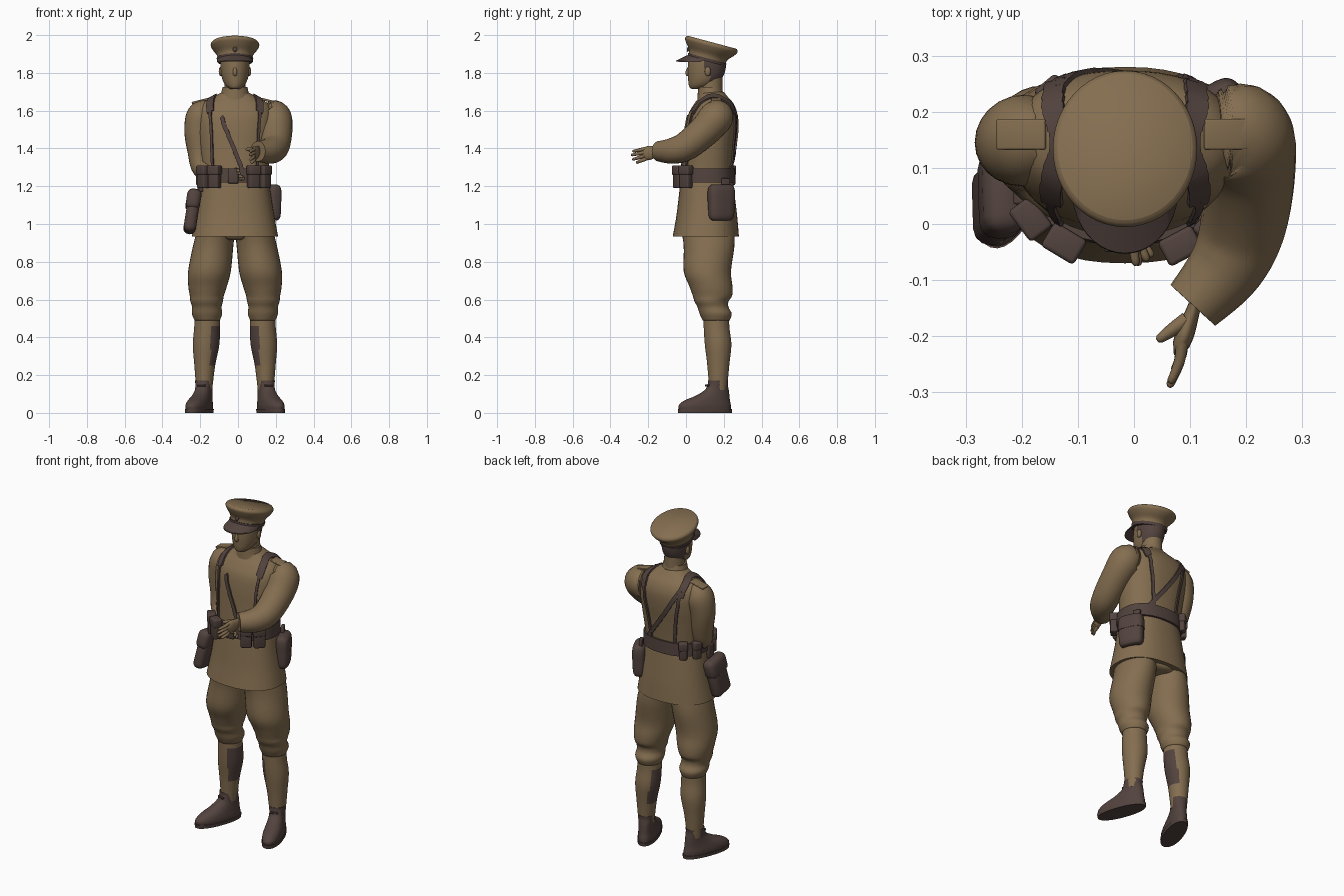
import bpy, bmesh, math
from mathutils import Vector, Matrix
from mathutils.bvhtree import BVHTree

if "Cube" in bpy.data.objects:
    bpy.data.objects.remove(bpy.data.objects["Cube"])

CX = -0.016  # body centre line


def material(name, rgb):
    m = bpy.data.materials.new(name)
    m.diffuse_color = (*rgb, 1)
    m.use_nodes = True
    m.node_tree.nodes["Principled BSDF"].inputs["Base Color"].default_value = m.diffuse_color
    return m


KHAKI = material("khaki", (0.23, 0.155, 0.08))
LEATHER = material("dark_leather", (0.085, 0.056, 0.048))


def finish(name, mesh, mats, angle=45):
    for m in mats:
        mesh.materials.append(m)
    for p in mesh.polygons:
        p.use_smooth = True
    mesh.set_sharp_from_angle(angle=math.radians(angle))
    ob = bpy.data.objects.new(name, mesh)
    bpy.context.collection.objects.link(ob)
    return ob


def smooth_rows(rows, k):
    """Catmull-Rom interpolation of tuples."""
    out = []
    for i in range(len(rows) - 1):
        a, b, c, d = (rows[max(i - 1, 0)], rows[i], rows[i + 1], rows[min(i + 2, len(rows) - 1)])
        for j in range(k):
            t = j / k
            out.append(tuple(0.5 * (2 * q + (r - p) * t + (2 * p - 5 * q + 4 * r - s) * t * t
                                    + (3 * q - p - 3 * r + s) * t ** 3)
                             for p, q, r, s in zip(a, b, c, d)))
    return out + [tuple(rows[-1])]


def skin(name, loops, mats, angle=45):
    n = len(loops[0])
    verts = [v for lp in loops for v in lp]
    faces = [(i * n + j, i * n + (j + 1) % n, (i + 1) * n + (j + 1) % n, (i + 1) * n + j)
             for i in range(len(loops) - 1) for j in range(n)]
    faces += [tuple(range(n))[::-1], tuple(range(len(verts) - n, len(verts)))]
    mesh = bpy.data.meshes.new(name)
    mesh.from_pydata(verts, [], faces)
    bm = bmesh.new()
    bm.from_mesh(mesh)
    bmesh.ops.recalc_face_normals(bm, faces=bm.faces)
    bm.to_mesh(mesh)
    bm.free()
    return finish(name, mesh, mats, angle)


def loft(name, rings, mats, n=32, k=5, p=2.0, angle=45):
    """Stacked ovals: (z, cx, cy, rx, ry); p is the squareness."""
    def oval(z, cx, cy, rx, ry):
        pts = []
        for j in range(n):
            a = math.tau * j / n
            c, s = math.cos(a), math.sin(a)
            pts.append((cx + rx * math.copysign(abs(c) ** (2 / p), c),
                        cy + ry * math.copysign(abs(s) ** (2 / p), s), z))
        return pts
    return skin(name, [oval(*r) for r in smooth_rows(rings, k)], mats, angle)


def limb(name, path, mat, ref=(1, 0, 0), flat=1.0, n=16, k=6, tip=False):
    """Tube along (x, y, z, radius) points."""
    pts = smooth_rows(path, k)
    loops = []
    for i, q in enumerate(pts):
        t = (Vector(pts[min(i + 1, len(pts) - 1)][:3]) - Vector(pts[max(i - 1, 0)][:3])).normalized()
        side = t.cross(Vector(ref)).normalized()
        up = side.cross(t)
        loops.append([Vector(q[:3]) + q[3] * (side * flat * math.cos(math.tau * j / n)
                      + up * math.sin(math.tau * j / n)) for j in range(n)])
    if tip:
        c = Vector(pts[-1][:3]) + t * pts[-1][3] * 0.6
        loops.append([c + (v - Vector(pts[-1][:3])) * 0.45 for v in loops[-1]])
    return skin(name, loops, [mat], 60)


def box(name, loc, size, mat, yaw=0, roll=0, pitch=0, bevel=0.012):
    bm = bmesh.new()
    bmesh.ops.create_cube(bm, size=1)
    bmesh.ops.scale(bm, vec=size, verts=bm.verts)
    bmesh.ops.bevel(bm, geom=bm.edges[:], offset=bevel, segments=3, affect='EDGES', profile=0.5)
    rot = Matrix.Rotation(yaw, 4, 'Z') @ Matrix.Rotation(roll, 4, 'Y') @ Matrix.Rotation(pitch, 4, 'X')
    bmesh.ops.transform(bm, matrix=Matrix.Translation(loc) @ rot, verts=bm.verts)
    mesh = bpy.data.meshes.new(name)
    bm.to_mesh(mesh)
    bm.free()
    return finish(name, mesh, [mat], 40)


def ball(name, loc, size, mat):
    bm = bmesh.new()
    bmesh.ops.create_uvsphere(bm, u_segments=16, v_segments=10, radius=1)
    bmesh.ops.transform(bm, matrix=Matrix.Translation(loc) @ Matrix.Diagonal((*size, 1)), verts=bm.verts)
    mesh = bpy.data.meshes.new(name)
    bm.to_mesh(mesh)
    bm.free()
    return finish(name, mesh, [mat], 80)


# Tunic with flared skirt
tunic = loft("tunic", [(0.935, CX, 0.105, 0.228, 0.175), (1.05, CX, 0.11, 0.207, 0.16),
                       (1.2, CX, 0.11, 0.183, 0.142), (1.26, CX, 0.112, 0.175, 0.135),
                       (1.4, CX, 0.124, 0.19, 0.135), (1.5, CX, 0.134, 0.2, 0.137),
                       (1.58, CX, 0.142, 0.2, 0.13), (1.635, CX, 0.148, 0.178, 0.105),
                       (1.67, CX, 0.146, 0.12, 0.078), (1.7, CX, 0.138, 0.065, 0.062)],
             [KHAKI], n=48, p=2.3)
loft("collar", [(1.66, CX, 0.135, 0.085, 0.075), (1.69, CX, 0.13, 0.074, 0.068),
                (1.725, CX, 0.126, 0.066, 0.062)], [KHAKI])
loft("trouser_seat", [(0.915, CX, 0.13, 0.06, 0.11), (0.93, CX, 0.125, 0.13, 0.13),
                      (0.98, CX, 0.12, 0.18, 0.14)], [KHAKI])

# Straps laid on the tunic surface
bm = bmesh.new()
bm.from_mesh(tunic.data)
tree = BVHTree.FromBMesh(bm)
bm.free()


def strap(name, guide, width, mat=LEATHER, lift=0.008):
    hits = [tree.find_nearest(Vector(q))[:2] for q in smooth_rows(guide, 10)]
    loops = []
    for i, (co, no) in enumerate(hits):
        t = hits[min(i + 1, len(hits) - 1)][0] - hits[max(i - 1, 0)][0]
        w = no.cross(t).normalized() * width / 2
        loops.append([co - w - no * 0.01, co + w - no * 0.01, co + w + no * lift, co - w + no * lift])
    skin(name, loops, [mat], 30)


for s, side in ((1, "left"), (-1, "right")):
    x = CX + s * 0.15
    strap(side + "_brace_front", [(x, -0.06, 1.3), (x, -0.04, 1.5), (x, 0.0, 1.62)], 0.015)
    strap(side + "_brace_shoulder", [(x, 0.0, 1.61), (x, 0.06, 1.7), (x, 0.15, 1.74),
                                     (x, 0.24, 1.7), (x - s * 0.01, 0.3, 1.6)], 0.04)
    strap(side + "_brace_back", [(x - s * 0.01, 0.3, 1.61), (x - s * 0.04, 0.3, 1.45),
                                 (x - s * 0.06, 0.28, 1.28)], 0.018)
strap("cross_strap_front", [(-0.095, -0.03, 1.58), (-0.075, -0.04, 1.52), (-0.03, -0.05, 1.42), (0.03, -0.06, 1.28)], 0.022)
strap("cross_strap_back", [(-0.14, 0.26, 1.63), (-0.07, 0.31, 1.5), (0.02, 0.3, 1.38), (0.11, 0.28, 1.28)], 0.024)

# Belt, buckle and cartridge pouches
loft("belt", [(1.22, CX, 0.112, 0.19, 0.15), (1.295, CX, 0.113, 0.187, 0.147)], [LEATHER], n=48, k=1, p=2.3)
box("buckle", (CX - 0.01, -0.04, 1.255), (0.055, 0.02, 0.08), LEATHER, bevel=0.005)


def belt_pouch(name, deg, size):
    a = math.radians(deg)
    r = 0.003 + size[1] / 2
    loc = (CX + (0.187 + r) * math.sin(a), 0.112 - (0.147 + r) * math.cos(a), 1.25)
    box(name, loc, size, LEATHER, yaw=a, bevel=0.008)
    box(name + "_flap", (loc[0], loc[1], 1.285), (size[0] + 0.006, size[1] + 0.008, 0.05), LEATHER, yaw=a, bevel=0.008)


for i, deg in enumerate((28, 49, -31, -53)):
    belt_pouch("front_pouch_%d" % i, deg, (0.062, 0.042, 0.12))
for i, deg in enumerate((-115, -140)):
    belt_pouch("back_pouch_%d" % i, deg, (0.045, 0.03, 0.09))

# Holster on the right hip, leaning forward and outward
lean = dict(roll=math.radians(9), pitch=math.radians(-10))
box("holster", (-0.243, 0.045, 1.06), (0.066, 0.14, 0.22), LEATHER, bevel=0.03, **lean)
box("holster_flap", (-0.236, 0.055, 1.125), (0.076, 0.155, 0.11), LEATHER, bevel=0.03, **lean)
box("holster_hanger", (-0.2, 0.06, 1.21), (0.03, 0.05, 0.08), LEATHER, bevel=0.005)
# Round-bottomed bag on the left back hip
bag = [loft("hip_bag", [(-0.1, 0, 0, 0.018, 0.045), (-0.092, 0, 0, 0.03, 0.062), (-0.06, 0, 0, 0.038, 0.07),
                        (0.04, 0, 0, 0.038, 0.07), (0.08, 0, 0, 0.028, 0.062)], [LEATHER], k=4, p=3),
       loft("hip_bag_flap", [(0.0, 0, 0, 0.041, 0.074), (0.05, 0, 0, 0.041, 0.074), (0.08, 0, 0, 0.034, 0.067),
                             (0.092, 0, 0, 0.015, 0.05)], [LEATHER], k=4, p=3),
       box("hip_bag_hanger", (-0.01, 0.03, 0.095), (0.02, 0.045, 0.06), LEATHER, bevel=0.005)]
for ob in bag:
    ob.location = (0.176, 0.187, 1.118)
    ob.rotation_euler.z = math.radians(25)

# Arms: left reaches forward, right folds across the waist
limb("left_sleeve", [(0.15, 0.165, 1.575, 0.07), (0.19, 0.16, 1.565, 0.091), (0.204, 0.10, 1.495, 0.084),
                     (0.195, 0.0, 1.412, 0.077), (0.165, -0.075, 1.387, 0.068), (0.105, -0.145, 1.385, 0.054)], KHAKI, n=24)
limb("right_sleeve", [(-0.15, 0.155, 1.62, 0.05), (-0.19, 0.15, 1.575, 0.08), (-0.208, 0.145, 1.49, 0.076),
                      (-0.2, 0.135, 1.38, 0.066), (-0.185, 0.11, 1.3, 0.06), (-0.13, 0.06, 1.28, 0.055),
                      (-0.06, 0.025, 1.28, 0.045)], KHAKI, n=24)
for s, side in ((1, "left"), (-1, "right")):
    box(side + "_epaulette", (CX + s * 0.185, 0.16, 1.651), (0.09, 0.055, 0.012), KHAKI,
        roll=math.radians(s * 14), bevel=0.004)


# Hands
def hand(side, wrist, knuckle, tips, thumb):
    w, k = Vector(wrist), Vector(knuckle)
    limb(side + "_palm", [(*(w - (k - w) * 0.3), 0.026), (*w, 0.028), (*w.lerp(k, 0.6), 0.037), (*k, 0.034)],
         KHAKI, ref=(0, 0, 1), flat=0.45, tip=True)
    for i, tip in enumerate(tips):
        b = k + Vector((0, 0, 0.026 - i * 0.0175)) - (k - w) * 0.1
        mid = b.lerp(Vector(tip), 0.5) + Vector((0.005, 0, 0))
        limb("%s_finger_%d" % (side, i), [(*b, 0.0105), (*mid, 0.0095), (*tip, 0.007)], KHAKI,
             ref=(0, 0, 1), n=8, k=3, tip=True)
    b = w.lerp(k, 0.25) + Vector((-0.005, 0, 0.015))
    limb(side + "_thumb", [(*b, 0.014), (*b.lerp(Vector(thumb), 0.55), 0.012), (*thumb, 0.008)], KHAKI,
         ref=(0, 0, 1), n=8, k=3, tip=True)


hand("left", (0.105, -0.155, 1.385), (0.084, -0.215, 1.372),
     [(0.066, -0.28, 1.385), (0.064, -0.287, 1.365), (0.066, -0.28, 1.342), (0.072, -0.26, 1.325)], (0.045, -0.205, 1.395))
hand("right", (-0.06, 0.025, 1.27), (-0.015, -0.005, 1.265),
     [(0.003, -0.07, 1.28), (0.008, -0.07, 1.267), (0.022, -0.062, 1.25), (0.03, -0.055, 1.24)], (0.0, 0.0, 1.29))

# Legs and boots
for s, side in ((1, "left"), (-1, "right")):
    def leg(rows):
        return [(z, CX + s * u, cy, rx, ry) for z, u, cy, rx, ry in rows]
    loft(side + "_breeches", leg([(0.97, 0.10, 0.115, 0.1, 0.14), (0.88, 0.116, 0.122, 0.107, 0.134),
                                  (0.75, 0.135, 0.113, 0.113, 0.125), (0.67, 0.145, 0.132, 0.102, 0.114),
                                  (0.62, 0.149, 0.14, 0.09, 0.104), (0.59, 0.15, 0.135, 0.086, 0.09),
                                  (0.56, 0.149, 0.143, 0.078, 0.082), (0.525, 0.148, 0.157, 0.08, 0.085),
                                  (0.49, 0.147, 0.16, 0.067, 0.072)]), [KHAKI], k=4, angle=70)
    calf = loft(side + "_legging", leg([(0.52, 0.147, 0.16, 0.066, 0.068), (0.45, 0.148, 0.162, 0.068, 0.068),
                                        (0.36, 0.153, 0.17, 0.07, 0.07), (0.25, 0.16, 0.171, 0.055, 0.058),
                                        (0.12, 0.163, 0.17, 0.042, 0.047)]), [KHAKI, LEATHER], n=40, k=8)
    # leather patch on the inner calf, narrowing downward
    for p in calf.data.polygons:
        if p.normal.x * s < -0.25 - (0.46 - p.center.z) and p.normal.y < 0.75 and 0.25 < p.center.z < 0.46:
            p.material_index = 1
    boot = loft(side + "_boot", [(0.018, 0, -0.072, 0.053, 0.145), (0.04, 0, -0.073, 0.054, 0.145),
                                 (0.065, 0, -0.06, 0.05, 0.127), (0.09, 0, -0.03, 0.045, 0.094),
                                 (0.12, 0, -0.006, 0.042, 0.066), (0.15, 0, 0, 0.044, 0.054),
                                 (0.172, 0, 0.002, 0.046, 0.053)], [LEATHER], k=4, p=2.2)
    sole = loft(side + "_boot_sole", [(0, 0, -0.072, 0.055, 0.149), (0.02, 0, -0.072, 0.057, 0.151)], [LEATHER], k=1, p=2.2)
    for ob in (boot, sole):
        ob.location = (CX + s * 0.164, 0.168, 0)
        ob.rotation_euler.z = s * math.radians(20)
    box(side + "_boot_lace", (CX + s * 0.178, 0.112, 0.145), (0.045, 0.012, 0.01), LEATHER, yaw=s * 0.35, bevel=0.003)

# Head, hair by position, ears and face
loft("neck", [(1.62, CX, 0.135, 0.058, 0.058), (1.78, CX, 0.13, 0.056, 0.062)], [KHAKI], k=2)
head = loft("head", [(1.714, CX, 0.06, 0.022, 0.026), (1.722, CX, 0.066, 0.036, 0.046), (1.74, CX, 0.084, 0.054, 0.07),
                     (1.77, CX, 0.1, 0.068, 0.089), (1.81, CX, 0.108, 0.075, 0.099),
                     (1.86, CX, 0.112, 0.077, 0.1), (1.9, CX, 0.11, 0.066, 0.088)], [KHAKI, LEATHER], n=40, k=6, angle=80)
for p in head.data.polygons:
    if p.center.y > 0.125 and p.center.z > 1.75 or p.center.y > 0.095 and p.center.z > 1.83:
        p.material_index = 1
limb("nose", [(CX, 0.02, 1.832, 0.008), (CX, 0.008, 1.805, 0.011), (CX, 0.011, 1.79, 0.011)], KHAKI, n=10, tip=True)
ball("lips", (CX, 0.021, 1.763), (0.02, 0.008, 0.008), KHAKI)
for s, side in ((1, "left"), (-1, "right")):
    ball(side + "_ear", (CX + s * 0.076, 0.115, 1.808), (0.01, 0.016, 0.025), KHAKI)

# Peaked cap, tilted back
cap = [loft("cap_crown", [(0.0, 0, 0, 0.092, 0.1), (0.03, 0, 0, 0.096, 0.105), (0.06, 0, 0.002, 0.117, 0.13),
                          (0.08, 0, 0.002, 0.128, 0.143), (0.092, 0, 0.002, 0.127, 0.142), (0.1, 0, 0.002, 0.12, 0.135)],
            [KHAKI], n=48, angle=60),
       loft("cap_band", [(-0.005, 0, 0, 0.095, 0.104), (0.012, 0, 0, 0.097, 0.106)], [LEATHER], n=48, k=1)]
rows = []
for i in range(21):
    a = math.radians(-80 + 8 * i)
    e = 0.053 * max(math.cos(a), 0) ** 0.7
    ix, iy, d = 0.094 * math.sin(a), -0.103 * math.cos(a), e * 0.8
    ox, oy = ix + e * 0.25 * math.sin(a), iy - e
    rows.append([(ix, iy, 0.003), (ox, oy, -d), (ox, oy, -d - 0.006), (ix, iy, -0.005)])
cap.append(skin("cap_peak", rows, [LEATHER], 40))
cap.append(ball("cap_badge", (0, -0.11, 0.032), (0.012, 0.007, 0.015), LEATHER))
for ob in cap:
    ob.location = (CX, 0.11, 1.866)
    ob.rotation_euler.x = math.radians(-15)
